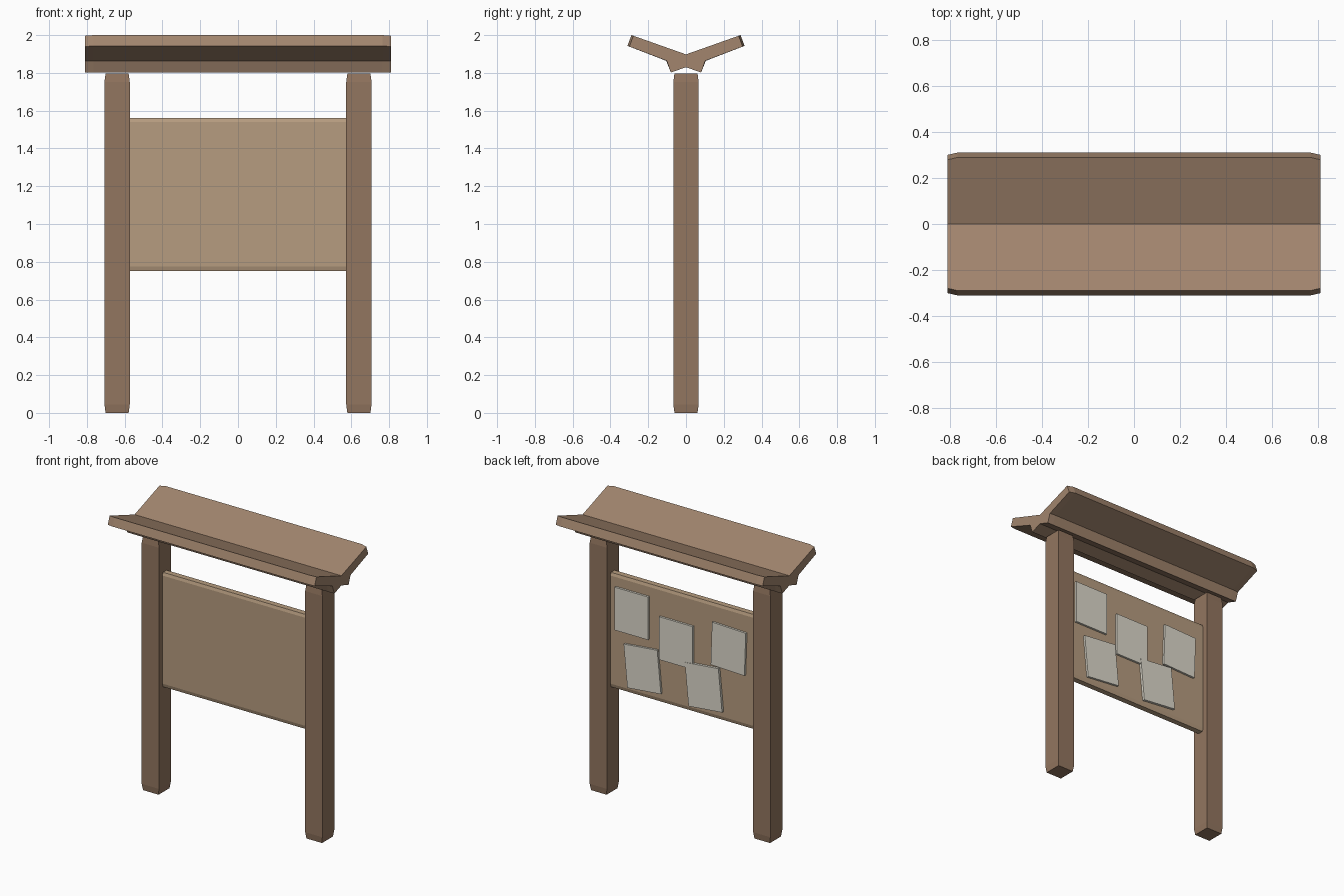
import bpy, bmesh, math
from mathutils import Matrix

if "Cube" in bpy.data.objects:
    bpy.data.objects.remove(bpy.data.objects["Cube"])


def material(name, rgb):
    m = bpy.data.materials.new(name)
    m.diffuse_color = (*rgb, 1)
    m.use_nodes = True
    m.node_tree.nodes["Principled BSDF"].inputs["Base Color"].default_value = m.diffuse_color
    return m


ROOF = material("roof_wood", (0.36, 0.235, 0.155))
POST = material("post_wood", (0.29, 0.18, 0.115))
BOARD = material("board_wood", (0.47, 0.335, 0.215))
PAPER = material("paper", (0.72, 0.69, 0.60))


def loft(name, rings, mat):
    """Skin a stack of matching closed rings and cap both ends."""
    bm = bmesh.new()
    vs = [[bm.verts.new(p) for p in ring] for ring in rings]
    n = len(vs[0])
    for a, b in zip(vs, vs[1:]):
        for i in range(n):
            j = (i + 1) % n
            bm.faces.new((a[i], a[j], b[j], b[i]))
    bm.faces.new(vs[0])
    bm.faces.new(vs[-1])
    bmesh.ops.recalc_face_normals(bm, faces=bm.faces)
    mesh = bpy.data.meshes.new(name)
    bm.to_mesh(mesh)
    bm.free()
    mesh.materials.append(mat)
    ob = bpy.data.objects.new(name, mesh)
    bpy.context.collection.objects.link(ob)
    return ob


# posts: square with slightly narrowed ends
def square(cx, h, z):
    return [(cx + sx * h, sy * h, z) for sx, sy in ((-1, -1), (1, -1), (1, 1), (-1, 1))]


for side, cx in (("left", -0.64), ("right", 0.64)):
    loft(side + "_post", [square(cx, h, z) for h, z in
         ((0.061, 0), (0.067, 0.045), (0.067, 1.752), (0.061, 1.797))], POST)

# board: thin panel with bevelled top and bottom edges
board_profile = [(-0.02, 0.75), (0.02, 0.75), (0.027, 0.775), (0.027, 1.54),
                 (0.02, 1.56), (-0.02, 1.56), (-0.027, 1.54), (-0.027, 0.775)]
loft("board", [[(x, y, z) for y, z in board_profile] for x in (-0.578, 0.578)], BOARD)


# roof: V-shaped planks and ridge beam, outer corners clipped at both ends
def roof_ring(x, clip):
    dy, dz = 0.945 * clip, 0.325 * clip
    half = [(0.31 - dy, 1.943 - dz), (0.289 - dy, 2.0 - dz)]
    low = [(0.08, 1.802), (0.105 - dy * 0.3, 1.864)]
    right = low + half
    left = [(-y, z) for y, z in reversed(right)]
    return [(x, y, z) for y, z in [(0, 1.83)] + right + [(0, 1.898)] + left]


loft("roof", [roof_ring(x, c) for x, c in
     ((-0.81, 0.011), (-0.765, 0), (0.765, 0), (0.81, 0.011))], ROOF)

# papers pinned to the back: x, z, turn in degrees, depth offset
papers = [(0.40, 1.323, 0, 0), (0.05, 1.207, 0, 0), (-0.36, 1.275, -2, 0),
          (0.313, 0.953, 5.5, 0), (-0.168, 0.953, 5.5, 0.003)]
w, h, t = 0.132, 0.152, 0.016
for i, (x, z, turn, off) in enumerate(papers, 1):
    ob = loft(f"paper_{i}", [[(-w, y, -h), (w, y, -h), (w, y, h), (-w, y, h)]
                             for y in (0, t + off)], PAPER)
    ob.data.transform(Matrix.Translation((x, 0.026, z)) @
                      Matrix.Rotation(math.radians(turn), 4, 'Y'))
